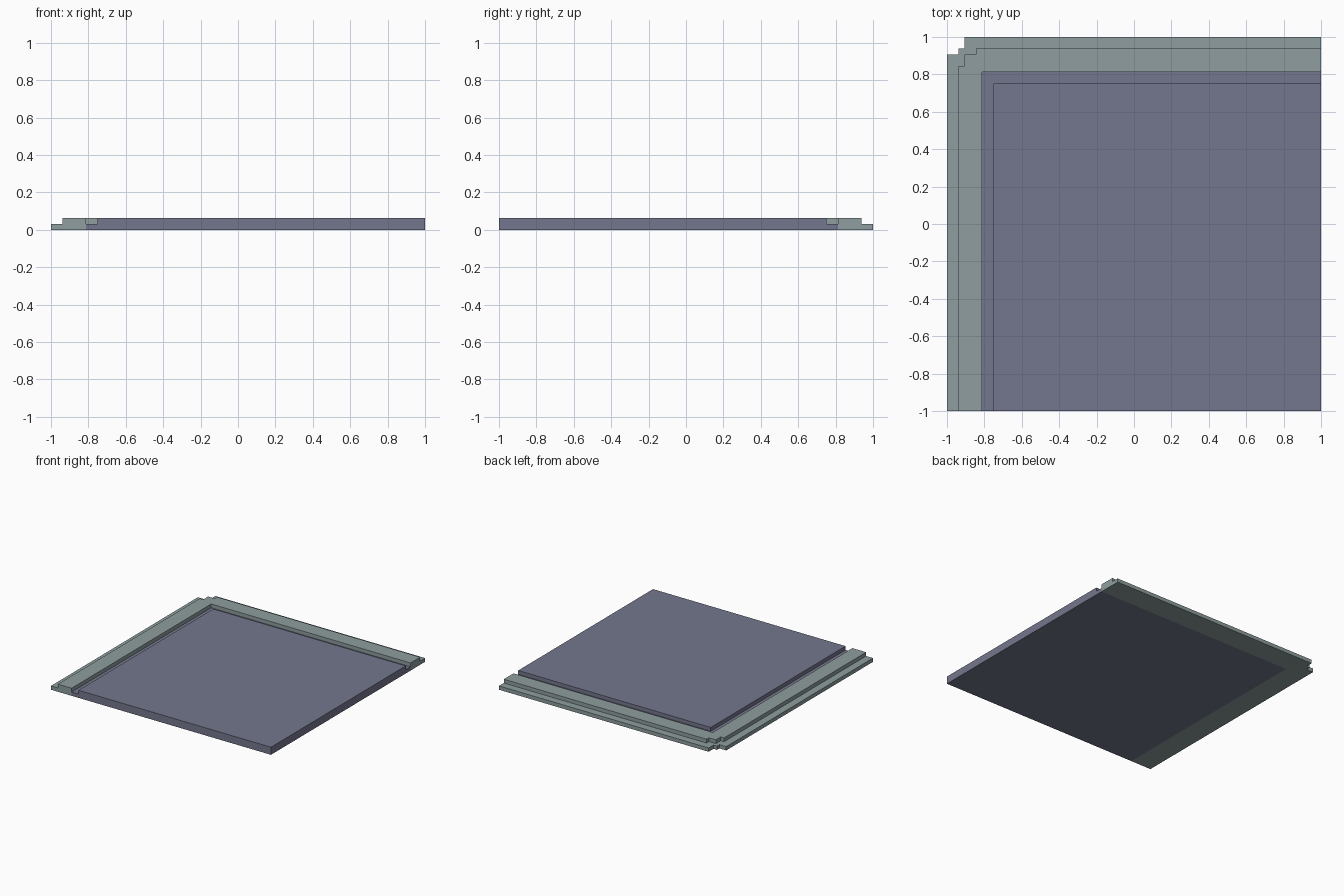
import bpy, bmesh

if "Cube" in bpy.data.objects:
    bpy.data.objects.remove(bpy.data.objects["Cube"])

FULL, HALF = 0.0625, 0.03125
CUTS = [-1, 0.75, 0.8125, 0.84375, 0.90625, 0.9375, 1]
XS = [-c for c in reversed(CUTS)]
YS = CUTS


def material(name, rgb):
    m = bpy.data.materials.new(name)
    m.diffuse_color = (*rgb, 1)
    m.use_nodes = True
    m.node_tree.nodes["Principled BSDF"].inputs["Base Color"].default_value = m.diffuse_color
    return m


# Part and height of each plan cell; the tile is symmetric about its diagonal
def cell(i, j):
    if not (0 <= i < len(XS) - 1 and 0 <= j < len(YS) - 1):
        return None, 0
    u, v = -(XS[i] + XS[i + 1]) / 2, (YS[j] + YS[j + 1]) / 2
    hi, lo = max(u, v), min(u, v)
    if hi < 0.75:
        return "floor_panel", FULL
    if hi < 0.8125:
        return "floor_panel", HALF      # groove bottom
    if hi < 0.90625 or (hi < 0.9375 and lo < 0.84375):
        return "edge_border", FULL
    if hi < 0.9375 or lo < 0.90625:
        return "edge_border", HALF      # outer ledge
    return None, 0                      # notched corner


def build(part, mat):
    bm = bmesh.new()

    def face(points):
        bm.faces.new([bm.verts.new(p) for p in points])

    for i in range(len(XS) - 1):
        for j in range(len(YS) - 1):
            name, h = cell(i, j)
            if name != part:
                continue
            x0, x1, y0, y1 = XS[i], XS[i + 1], YS[j], YS[j + 1]
            ring = [(x0, y0), (x1, y0), (x1, y1), (x0, y1)]
            face([(x, y, h) for x, y in ring])
            face([(x, y, 0) for x, y in reversed(ring)])
            # walls only where the neighbour is lower
            for k, (di, dj) in enumerate([(0, -1), (1, 0), (0, 1), (-1, 0)]):
                low = cell(i + di, j + dj)[1]
                if low < h:
                    a, b = ring[k], ring[(k + 1) % 4]
                    face([(*a, low), (*b, low), (*b, h), (*a, h)])
    bmesh.ops.remove_doubles(bm, verts=bm.verts[:], dist=1e-5)
    bmesh.ops.dissolve_limit(bm, angle_limit=0.01, verts=bm.verts[:], edges=bm.edges[:])
    me = bpy.data.meshes.new(part)
    bm.to_mesh(me)
    bm.free()
    me.materials.append(mat)
    bpy.context.collection.objects.link(bpy.data.objects.new(part, me))


# Main slab with groove, and the stepped border on the left and back
build("floor_panel", material("slate blue", (0.175, 0.185, 0.268)))
build("edge_border", material("grey green", (0.272, 0.340, 0.345)))
